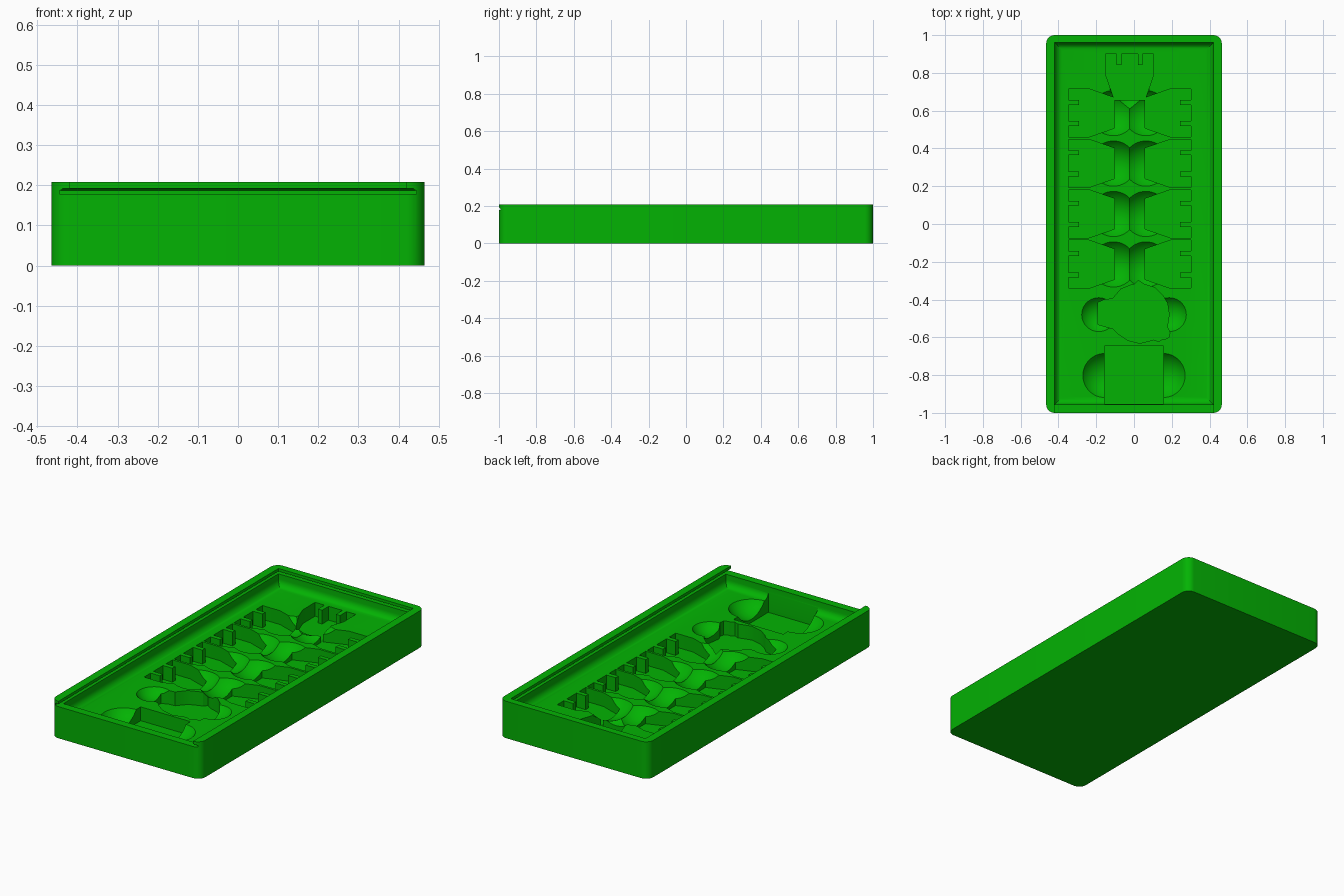
import bpy, bmesh, math
from mathutils import Matrix

if "Cube" in bpy.data.objects:
    bpy.data.objects.remove(bpy.data.objects["Cube"])

FLOOR = 0.112      # tray floor height
PIT = 0.034        # bottom of the piece pockets
MID = -0.023       # symmetry line of the tower pockets

green = bpy.data.materials.new("green")
green.diffuse_color = (0.001, 0.45, 0.001, 1)
green.use_nodes = True
green.node_tree.nodes["Principled BSDF"].inputs["Base Color"].default_value = green.diffuse_color


def make(name, bm):
    bmesh.ops.recalc_face_normals(bm, faces=bm.faces)
    me = bpy.data.meshes.new(name)
    bm.to_mesh(me)
    bm.free()
    ob = bpy.data.objects.new(name, me)
    bpy.context.collection.objects.link(ob)
    me.materials.append(green)
    return ob


def prism(name, pts, z0, z1):
    bm = bmesh.new()
    f = bm.faces.new([bm.verts.new((x, y, z0)) for x, y in pts])
    r = bmesh.ops.extrude_face_region(bm, geom=[f])
    vs = [v for v in r["geom"] if isinstance(v, bmesh.types.BMVert)]
    bmesh.ops.translate(bm, verts=vs, vec=(0, 0, z1 - z0))
    return make(name, bm)


def rect(x0, x1, y0, y1):
    return [(x0, y0), (x1, y0), (x1, y1), (x0, y1)]


def scoop(x, y, a, d):
    """Ball that leaves a dish of radius a and depth d in the floor."""
    r = (a * a + d * d) / (2 * d)
    bm = bmesh.new()
    bmesh.ops.create_uvsphere(bm, u_segments=48, v_segments=32, radius=r)
    bmesh.ops.transform(bm, verts=bm.verts,
                        matrix=Matrix.Translation((x, y, FLOOR + r - d)))
    # keep only the part just above the floor, so nothing touches the walls
    top = FLOOR + 0.03
    cutgeo = bmesh.ops.bisect_plane(bm, geom=bm.verts[:] + bm.edges[:] + bm.faces[:],
                                    plane_co=(0, 0, top), plane_no=(0, 0, 1), clear_outer=True)
    rim = [e for e in cutgeo["geom_cut"] if isinstance(e, bmesh.types.BMEdge)]
    bmesh.ops.contextual_create(bm, geom=rim)
    return make("scoop_cutter", bm)


# Tray block with rounded upright corners
R = 0.045
outline = []
for i, (cx, cy) in enumerate([(0.465 - R, 1 - R), (R - 0.465, 1 - R),
                              (R - 0.465, R - 1), (0.465 - R, R - 1)]):
    for k in range(9):
        a = math.pi / 2 * (i + k / 8)
        outline.append((cx + R * math.cos(a), cy + R * math.sin(a)))
tray = prism("tray", outline, 0, 0.208)


def cut(cutter):
    m = tray.modifiers.new("cut", "BOOLEAN")
    m.operation = "DIFFERENCE"
    m.solver = "EXACT"
    m.object = cutter
    dg = bpy.context.evaluated_depsgraph_get()
    dg.update()
    me = bpy.data.meshes.new_from_object(tray.evaluated_get(dg))
    tray.modifiers.clear()
    tray.data = me
    bpy.data.objects.remove(cutter)


# Main cavity with filleted floor edges
cavity = prism("cavity_cutter", rect(-0.42, 0.42, -0.955, 0.96), FLOOR, 0.3)
bm = bmesh.new()
bm.from_mesh(cavity.data)
low = [e for e in bm.edges if all(v.co.z < FLOOR + 0.001 for v in e.verts)]
bmesh.ops.bevel(bm, geom=low, offset=0.038, segments=6, profile=0.5, affect="EDGES")
bm.to_mesh(cavity.data)
bm.free()
cut(cavity)

# Sliding lid slot: upright groove with a sloped roof, open at the front
cut(prism("slot_cutter", rect(-0.445, 0.445, -1.1, 0.985), 0.178, 0.187))
roof = prism("slot_roof_cutter", rect(-0.443, 0.443, -1.1, 0.984), 0.1865, 0.192)
for v in roof.data.vertices:
    if v.co.z > 0.19:
        v.co.x *= 0.985
        if v.co.y > 0:
            v.co.y -= 0.012
cut(roof)
cut(prism("slot_mouth_cutter", rect(-0.4199, 0.4199, -1.1, -0.9), 0.1785, 0.3))

# Tower pocket profile: crenellated end at u = 0, neck at u = 0.245
half = [(0.245, 0.08), (0.11, 0.127), (0, 0.127), (0, 0.069), (0.058, 0.069),
        (0.058, 0.043), (0, 0.043)]
tower = half + [(u, -v) for u, v in reversed(half)]


def tower_pocket(place):
    cut(prism("tower_cutter", [place(u, v) for u, v in tower], PIT, 0.17))


# Four rows of facing tower pockets with paired finger scoops
for row in range(4):
    y = 0.588 - 0.267 * row
    for s in (-1, 1):
        tower_pocket(lambda u, v: (MID + s * (0.325 - u), y + v))
        cut(scoop(MID + s * 0.086, y - 0.001, 0.12, 0.062))

# Single tower pocket at the back with its own scoop
tower_pocket(lambda u, v: (MID + v, 0.901 - u))
cut(scoop(MID, 0.687, 0.107, 0.058))

# Round head-shaped pocket with side scoops
head = [(-0.19, -0.415), (-0.155, -0.4), (-0.115, -0.397), (-0.1, -0.38), (-0.07, -0.345),
        (-0.02, -0.325), (0.005, -0.318), (0.022, -0.298), (0.055, -0.32), (0.11, -0.337),
        (0.15, -0.375), (0.177, -0.42), (0.186, -0.48), (0.176, -0.545), (0.19, -0.575),
        (0.185, -0.6), (0.165, -0.61), (0.15, -0.61), (0.13, -0.622), (0.105, -0.612),
        (0.085, -0.618), (0.03, -0.632), (-0.035, -0.615), (-0.08, -0.585),
        (-0.11, -0.555), (-0.19, -0.532)]
cut(prism("head_cutter", head, PIT, 0.17))
for s in (-1, 1):
    cut(scoop(s * 0.187, -0.48, 0.09, 0.045))

# Square pocket at the front with side scoops
cut(prism("square_cutter", rect(-0.155, 0.155, -0.954, -0.645), PIT, 0.17))
for s in (-1, 1):
    cut(scoop(s * 0.154, -0.802, 0.117, 0.06))

bpy.context.view_layer.objects.active = tray
tray.select_set(True)
bpy.ops.object.shade_smooth_by_angle(angle=math.radians(30))
